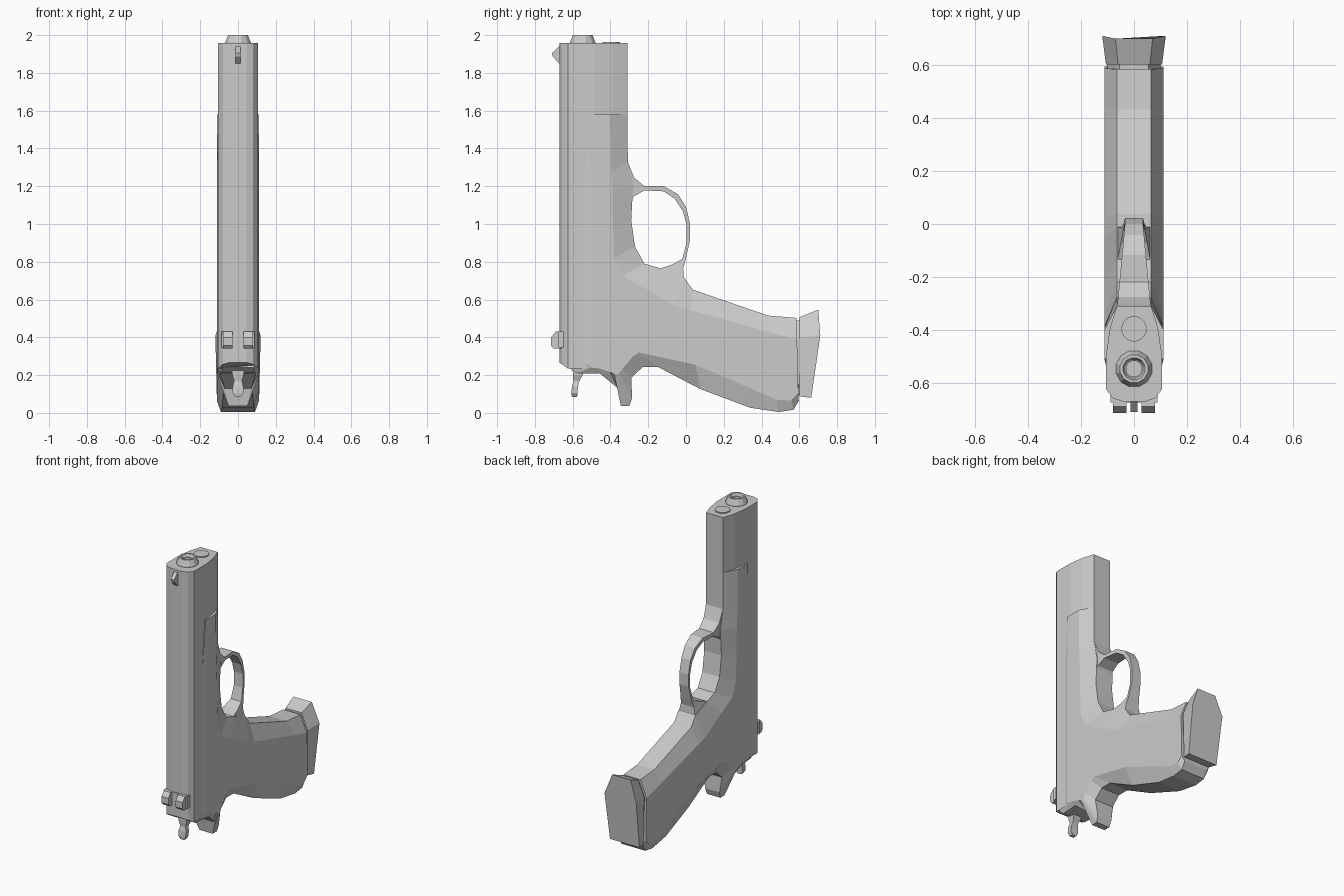
import bpy, bmesh, math


def loft(name, loops):
    """Skin a list of equal-length closed loops and cap both ends."""
    bm = bmesh.new()
    rows = [[bm.verts.new(p) for p in loop] for loop in loops]
    n = len(rows[0])
    for a, b in zip(rows, rows[1:]):
        for i in range(n):
            j = (i + 1) % n
            bm.faces.new((a[i], a[j], b[j], b[i]))
    bm.faces.new(rows[0])
    bm.faces.new(rows[-1])
    bmesh.ops.remove_doubles(bm, verts=bm.verts, dist=0.0005)
    bmesh.ops.recalc_face_normals(bm, faces=bm.faces)
    mesh = bpy.data.meshes.new(name)
    bm.to_mesh(mesh)
    bm.free()
    obj = bpy.data.objects.new(name, mesh)
    bpy.context.collection.objects.link(obj)
    return obj


def side_plate(name, profile, x0, x1):
    """Extrude a (y, z) profile across x."""
    return loft(name, [[(x, y, z) for y, z in profile] for x in (x0, x1)])


def turned(name, cy, rings, sides):
    """Rings of (radius, z) around a vertical axis."""
    ang = [2 * math.pi * (i + 0.5) / sides for i in range(sides)]
    return loft(name, [[(r * math.cos(a), cy + r * math.sin(a), z) for a in ang]
                       for r, z in rings])


def mirrored(half):
    """Close a half section of (x, y) points by mirroring in x."""
    return half + [(-x, y) for x, y in reversed(half)]


# Slide: long rear part with sloped back end, deeper nose in front of the frame
top = [(0.045, -0.67), (0.08, -0.658), (0.105, -0.625)]
rear = mirrored(top + [(0.105, -0.48)])
back_z = lambda y: 0.235 + max(0, -0.625 - y) * 0.7
loft("slide", [[(x, y, back_z(y)) for x, y in rear],
               [(x, y, 1.58) for x, y in rear]])
nose = mirrored(top + [(0.105, -0.49), (0.09, -0.39), (0.065, -0.31)])
loft("slide_nose", [[(x, y, z) for x, y in nose] for z in (1.58, 1.957)])

# Frame with grip: rim (y, z, half width) and the matching flat-side point (y, z)
W = 0.112
frame = [
    (-0.51, 1.58, W, -0.51, 1.58),
    (-0.31, 1.58, 0.065, -0.40, 1.58),
    (-0.308, 1.33, 0.065, -0.395, 1.27),
    (-0.28, 1.20, 0.065, -0.39, 1.18),
    (-0.29, 1.02, 0.065, -0.387, 1.0),
    (-0.27, 0.88, 0.065, -0.38, 0.82),
    (-0.22, 0.79, 0.065, -0.34, 0.725),
    (-0.14, 0.767, 0.065, -0.22, 0.66),
    (-0.01, 0.716, 0.065, -0.05, 0.565),
    (0.037, 0.652, 0.065, 0.02, 0.545),
    (0.435, 0.515, 0.065, 0.45, 0.425),
    (0.585, 0.503, 0.065, 0.588, 0.39),
    (0.597, 0.064, 0.09, 0.595, 0.10),
    (0.568, 0.016, 0.09, 0.56, 0.065),
    (0.49, 0.005, 0.09, 0.48, 0.07),
    (0.34, 0.027, 0.085, 0.33, 0.135),
    (0.074, 0.127, 0.075, 0.05, 0.255),
    (-0.15, 0.244, 0.07, -0.25, 0.32),
    (-0.228, 0.244, 0.07, -0.28, 0.30),
    (-0.29, 0.186, 0.07, -0.335, 0.235),
    (-0.285, 0.08, 0.055, -0.355, 0.21),
    (-0.30, 0.037, 0.05, -0.365, 0.205),
    (-0.345, 0.037, 0.05, -0.38, 0.205),
    (-0.36, 0.13, 0.07, -0.40, 0.215),
    (-0.455, 0.208, 0.095, -0.46, 0.235),
    (-0.58, 0.21, 0.085, -0.505, 0.24),
    (-0.62, 0.24, 0.085, -0.51, 0.26),
]
flat = lambda x: [(x, p[3], p[4]) for p in frame]
rim = lambda s: [(s * p[2], p[0], p[1]) for p in frame]
loft("frame_and_grip", [flat(-W), rim(-1), rim(1), flat(W)])

# Trigger guard: stations of outer (y, z), inner (y, z), half width
guard = [
    (-0.308, 1.33, -0.30, 1.10, 0.064),
    (-0.276, 1.247, -0.276, 1.146, 0.06),
    (-0.22, 1.20, -0.22, 1.178, 0.055),
    (-0.117, 1.20, -0.12, 1.173, 0.045),
    (-0.042, 1.157, -0.06, 1.135, 0.038),
    (0.0, 1.09, -0.016, 1.066, 0.034),
    (0.022, 1.0, 0.004, 0.995, 0.034),
    (0.022, 0.918, 0.003, 0.90, 0.034),
    (0.0, 0.82, -0.02, 0.815, 0.04),
    (-0.015, 0.765, -0.074, 0.785, 0.05),
    (-0.01, 0.70, -0.15, 0.76, 0.064),
]
loft("trigger_guard", [[(-w, oy, oz), (w, oy, oz), (w, iy, iz), (-w, iy, iz)]
                       for oy, oz, iy, iz, w in guard])

# Magazine: recessed neck and flared base plate
hexa = lambda pts: [(x, y, z) for x, y, z in pts] + [(-x, y, z) for x, y, z in reversed(pts)]
loft("magazine_neck", [hexa([(0.055, y, 0.49), (0.10, y, 0.385), (0.09, y, 0.095)])
                       for y in (0.58, 0.61)])
loft("magazine_base", [
    hexa([(0.06, 0.602, 0.507), (0.106, 0.602, 0.40), (0.10, 0.602, 0.087)]),
    hexa([(0.07, 0.70, 0.546), (0.12, 0.711, 0.41), (0.112, 0.663, 0.08)])])

# Muzzle with a recessed bore, and the guide rod plug below it
turned("barrel_muzzle", -0.547, [(0.07, 1.94), (0.07, 1.962), (0.054, 2.0), (0.043, 2.0),
                                 (0.035, 1.98), (0.03, 1.98), (0.03, 1.88)], 12)
turned("guide_rod_plug", -0.396, [(0.048, 1.94), (0.048, 1.964)], 16)

# Sights
side_plate("front_sight", [(-0.66, 1.94), (-0.672, 1.94), (-0.71, 1.905), (-0.706, 1.887),
                           (-0.672, 1.85), (-0.66, 1.85)], -0.013, 0.013)
side_plate("rear_sight_base", [(-0.675, 0.345), (-0.675, 0.43), (-0.627, 0.43),
                               (-0.627, 0.345)], -0.088, 0.088)
post = [(-0.64, 0.34), (-0.70, 0.34), (-0.714, 0.356), (-0.714, 0.40),
        (-0.69, 0.43), (-0.64, 0.43)]
for s, label in ((-1, "left"), (1, "right")):
    side_plate("rear_sight_post_" + label, post, s * 0.028, s * 0.08)

# Hammer: stations of z, y centre, half depth, half width
hammer = [(0.23, -0.57, 0.03, 0.032), (0.20, -0.573, 0.026, 0.03), (0.17, -0.58, 0.016, 0.02),
          (0.14, -0.588, 0.016, 0.028), (0.105, -0.591, 0.016, 0.028), (0.083, -0.59, 0.014, 0.014)]
loft("hammer", [[(-w, c - d, z), (w, c - d, z), (w, c + d, z), (-w, c + d, z)]
                for z, c, d, w in hammer])
